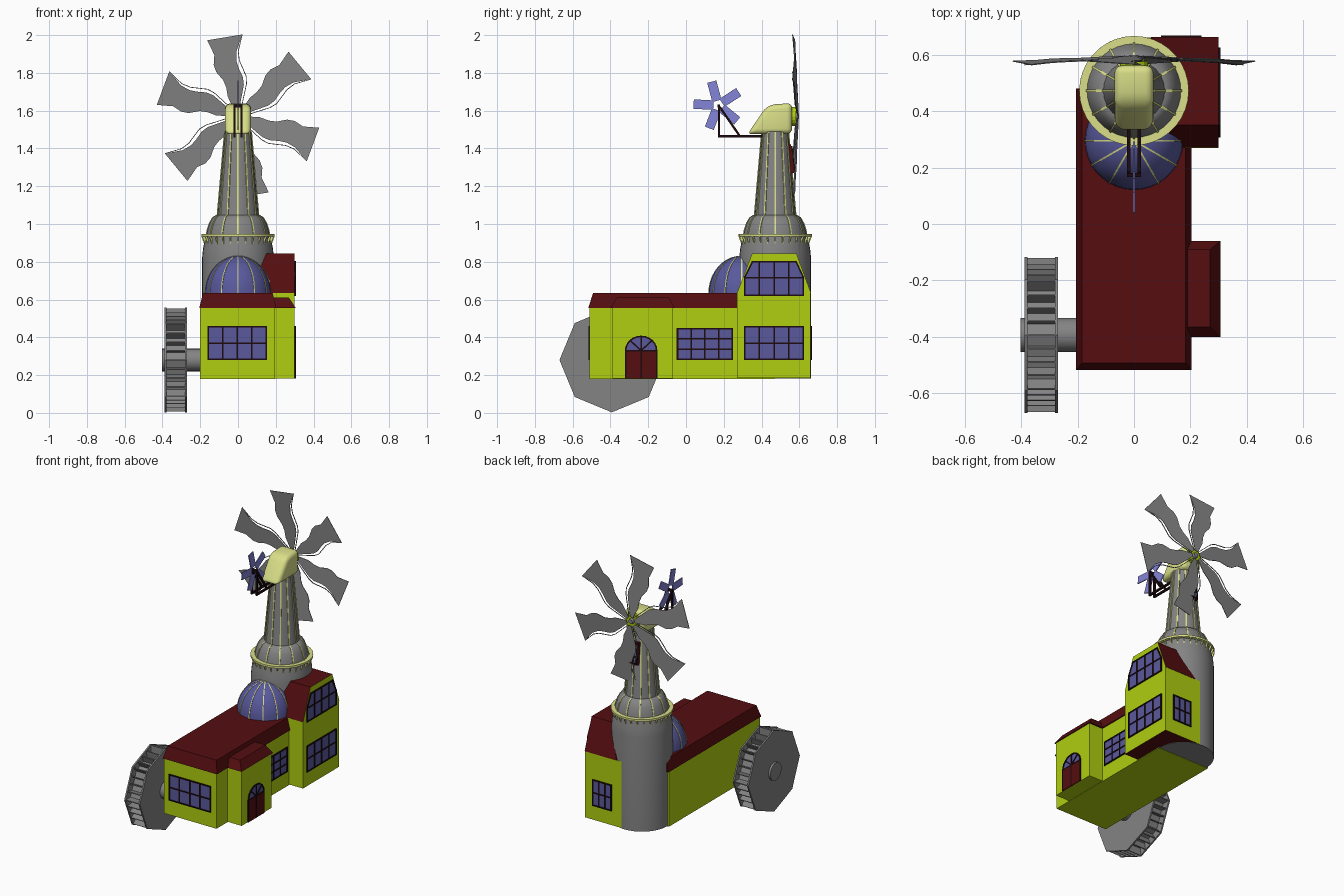
import bpy, bmesh, math
from mathutils import Vector

if "Cube" in bpy.data.objects:
    bpy.data.objects.remove(bpy.data.objects["Cube"])

def mat(name, c):
    m = bpy.data.materials.new(name)
    m.diffuse_color = (*c, 1)
    m.use_nodes = True
    m.node_tree.nodes["Principled BSDF"].inputs["Base Color"].default_value = m.diffuse_color
    return m

GREEN = mat("lime_wall", (0.43, 0.62, 0.005))
RED = mat("dark_red", (0.09, 0.004, 0.005))
GREY = mat("grey_metal", (0.23, 0.23, 0.23))
CREAM = mat("cream_trim", (0.70, 0.74, 0.25))
BLUE = mat("glass_blue", (0.10, 0.10, 0.34))
SKY = mat("light_blue", (0.23, 0.23, 0.68))
DARK = mat("dark_brown", (0.012, 0.003, 0.004))

def make(name, verts, faces, mats, rule=None, smooth=False):
    """Mesh from points; rule(face) gives the material index."""
    me = bpy.data.meshes.new(name)
    bm = bmesh.new()
    vs = [bm.verts.new(v) for v in verts]
    for f in faces:
        bm.faces.new([vs[i] for i in f])
    bmesh.ops.recalc_face_normals(bm, faces=bm.faces)
    bm.normal_update()
    if rule:
        for f in bm.faces:
            f.material_index = rule(f)
    bm.to_mesh(me)
    bm.free()
    for m in mats:
        me.materials.append(m)
    ob = bpy.data.objects.new(name, me)
    bpy.context.collection.objects.link(ob)
    if smooth:
        bpy.context.view_layer.objects.active = ob
        ob.select_set(True)
        bpy.ops.object.shade_smooth_by_angle(angle=math.radians(35))
        ob.select_set(False)
    return ob

def prism(a, b):
    """Points and faces of a solid between two equal rings."""
    n = len(a)
    faces = [tuple(range(n)), tuple(range(n, 2 * n))]
    faces += [(i, (i + 1) % n, (i + 1) % n + n, i + n) for i in range(n)]
    return list(a) + list(b), faces

def gather(parts):
    V, F = [], []
    for v, f in parts:
        F += [tuple(i + len(V) for i in q) for q in f]
        V += v
    return V, F

def rect(x0, x1, y0, y1, z):
    return [(x0, y0, z), (x1, y0, z), (x1, y1, z), (x0, y1, z)]

def box(x0, x1, y0, y1, z0, z1):
    return prism(rect(x0, x1, y0, y1, z0), rect(x0, x1, y0, y1, z1))

def lathe(name, prof, cx, cy, m, n=36):
    V = [(cx + r * math.cos(2 * math.pi * i / n), cy + r * math.sin(2 * math.pi * i / n), z)
         for r, z in prof for i in range(n)]
    F = [(k * n + i, k * n + (i + 1) % n, (k + 1) * n + (i + 1) % n, (k + 1) * n + i)
         for k in range(len(prof) - 1) for i in range(n)]
    F += [tuple(range(n)), tuple(range(len(V) - n, len(V)))]
    return make(name, V, F, [m], smooth=True)

def ribs(name, prof, cx, cy, m, count=12, w=0.004, d=0.004):
    parts = []
    for k in range(count):
        a = 2 * math.pi * k / count
        c, s = math.cos(a), math.sin(a)
        for (r0, z0), (r1, z1) in zip(prof, prof[1:]):
            ring = [[(cx + (r + o) * c - t * s, cy + (r + o) * s + t * c, z)
                     for o, t in ((-d, -w), (d, -w), (d, w), (-d, w))]
                    for r, z in ((r0, z0), (r1, z1))]
            parts.append(prism(*ring))
    return make(name, *gather(parts), [m])

def bar(place, p, q, w, d0, d1):
    """Flat bar from p to q on a wall plane."""
    p, q = Vector(p), Vector(q)
    e = (q - p).normalized() * w
    s = Vector((-e.y, e.x))
    c = [p - e + s, p - e - s, q + e - s, q + e + s]
    return prism([place(v.x, v.y, d0) for v in c], [place(v.x, v.y, d1) for v in c])

def window(name, place, outline, bars):
    make(name + "_glass", *prism([place(u, v, -0.004) for u, v in outline],
                                 [place(u, v, 0.003) for u, v in outline]), [BLUE])
    edges = list(zip(outline, outline[1:] + outline[:1])) + bars
    make(name + "_frame", *gather([bar(place, p, q, 0.004, -0.003, 0.007) for p, q in edges]), [DARK])

def grid_window(name, place, u0, u1, v0, v1, cols, rows):
    bars = [((u0 + (u1 - u0) * i / cols, v0), (u0 + (u1 - u0) * i / cols, v1)) for i in range(1, cols)]
    bars += [((u0, v0 + (v1 - v0) * j / rows), (u1, v0 + (v1 - v0) * j / rows)) for j in range(1, rows)]
    window(name, place, [(u0, v0), (u1, v0), (u1, v1), (u0, v1)], bars)

def right_wall(x):
    return lambda u, v, d: (x + d, u, v)

# House, porch and annex
make("house_walls", *box(-0.2, 0.195, -0.51, 0.47, 0.18, 0.56), [GREEN])
make("house_roof", *prism(rect(-0.205, 0.203, -0.517, 0.48, 0.555),
                          rect(-0.185, 0.183, -0.492, 0.48, 0.636)), [RED])
make("porch_walls", *box(0.15, 0.3, -0.39, -0.07, 0.182, 0.56), [GREEN])
make("porch_roof", *prism(rect(0.15, 0.306, -0.4, -0.06, 0.555),
                          rect(0.15, 0.27, -0.365, -0.09, 0.61)), [RED])
make("annex_walls", *box(0.01, 0.3, 0.27, 0.66, 0.184, 0.635), [GREEN, RED],
     lambda f: 1 if f.normal.z < -0.5 else 0)
make("annex_roof", *prism(rect(0.06, 0.3, 0.27, 0.662, 0.634),
                          rect(0.15, 0.3, 0.35, 0.585, 0.843)), [GREEN, RED],
     lambda f: 0 if f.normal.x > 0.9 else 1)

# Windows
grid_window("front_window", lambda u, v, d: (u, -0.51 - d, v), -0.157, 0.15, 0.284, 0.455, 4, 2)
grid_window("side_window", right_wall(0.195), -0.045, 0.245, 0.284, 0.445, 4, 3)
grid_window("annex_window", right_wall(0.3), 0.312, 0.62, 0.284, 0.455, 4, 2)
grid_window("annex_back_window", lambda u, v, d: (u, 0.66 + d, v), 0.1, 0.235, 0.284, 0.455, 3, 2)
window("annex_upper_window", right_wall(0.3),
       [(0.312, 0.624), (0.62, 0.624), (0.62, 0.72), (0.583, 0.8), (0.352, 0.8), (0.312, 0.72)],
       [((u, 0.624), (u, 0.8)) for u in (0.389, 0.466, 0.543)] + [((0.312, 0.715), (0.62, 0.715))])

# Arched door
wall = right_wall(0.3)
make("door", *prism([wall(u, v, -0.003) for u, v in ((-0.322, 0.182), (-0.153, 0.182), (-0.153, 0.33), (-0.322, 0.33))],
                    [wall(u, v, 0.006) for u, v in ((-0.322, 0.182), (-0.153, 0.182), (-0.153, 0.33), (-0.322, 0.33))]), [RED])
arch = [(-0.2375 + 0.082 * math.cos(math.pi * i / 12), 0.33 + 0.075 * math.sin(math.pi * i / 12)) for i in range(13)]
window("door_arch", wall, arch, [((-0.2375, 0.33), arch[i]) for i in (3, 6, 9)])
make("door_frame", *gather([bar(wall, (u, 0.185), (u, 0.33), 0.004, 0, 0.007) for u in (-0.32, -0.2375, -0.155)]), [DARK])

# Glass dome with ribs
dome = [(0.174 * math.cos(math.pi / 2 * i / 10), 0.632 + 0.2 * math.sin(math.pi / 2 * i / 10)) for i in range(10)]
dome.append((0.003, 0.832))
lathe("glass_dome", dome, 0, 0.295, BLUE)
ribs("dome_ribs", dome, 0, 0.295, CREAM, w=0.003, d=0.003)

# Tower
TY = 0.472
lathe("tower_base", [(0.19, 0.182), (0.19, 0.82), (0.185, 0.87), (0.172, 0.935)], 0, TY, GREY)
shoulder = [(0.168, 0.935), (0.163, 0.965), (0.15, 1.005), (0.133, 1.035), (0.112, 1.048)]
shaft = [(0.109, 1.045), (0.07, 1.49)]
lathe("tower_shoulder", shoulder, 0, TY, GREY)
lathe("tower_shaft", shaft, 0, TY, GREY, 24)
ribs("shoulder_ribs", shoulder, 0, TY, CREAM)
ribs("shaft_ribs", shaft, 0, TY, CREAM)
lathe("gallery_ring", [(0.165, 0.933), (0.194, 0.933), (0.194, 0.946), (0.165, 0.946)], 0, TY, CREAM)
ribs("gallery_brackets", [(0.174, 0.895), (0.188, 0.935)], 0, TY, CREAM, 28, 0.003, 0.006)

# Tower dormer window at the back
make("tower_dormer", *prism(rect(-0.035, 0.035, 0.48, 0.572, 1.27), rect(-0.035, 0.035, 0.48, 0.556, 1.42)), [RED])
grid_window("dormer_window", lambda u, v, d: (u, 0.572 - 0.107 * (v - 1.27) + d, v), -0.028, 0.028, 1.28, 1.41, 2, 3)

# Mill head and hub
side = [(0.325, 1.475), (0.425, 1.622), (0.47, 1.634), (0.562, 1.64), (0.562, 1.478)]
head = make("mill_head", *prism([(-0.069, y, z) for y, z in side], [(0.069, y, z) for y, z in side]), [CREAM])
bev = head.modifiers.new("round", 'BEVEL')
bev.width, bev.segments = 0.028, 4
bev.limit_method = 'ANGLE'
for p in head.data.polygons:
    p.use_smooth = True
HZ = 1.57
def disc(x_or_y, axis, c0, c1, r, n, off=0.0):
    ring = [(c0 + r * math.cos(2 * math.pi * (i + off) / n), c1 + r * math.sin(2 * math.pi * (i + off) / n)) for i in range(n)]
    return [(x_or_y, a, b) if axis == 'x' else (a, x_or_y, b) for a, b in ring]
make("hub", *prism(disc(0.55, 'y', 0, HZ, 0.05, 16), disc(0.582, 'y', 0, HZ, 0.05, 16)), [GREEN])
make("hub_cap", *prism(disc(0.58, 'y', 0, HZ, 0.02, 12), disc(0.598, 'y', 0, HZ, 0.015, 12)), [GREY])

# Six wavy sails: (radius, leading edge, trailing edge, stay)
SAIL = [(0.03, 0.012, -0.01, -0.02), (0.11, 0.036, -0.04, -0.052), (0.16, 0.036, -0.058, -0.072),
        (0.20, 0.045, -0.06, -0.078), (0.25, 0.075, -0.046, -0.066), (0.29, 0.082, -0.04, -0.056),
        (0.34, 0.07, -0.048, -0.058), (0.424, 0.094, -0.094, -0.094)]
sails, stays = [], []
for k in range(6):
    a = math.radians(39.5 + 60 * k)
    c, s = math.cos(a), math.sin(a)
    def pt(r, t, dy=0.0):
        return (r * c - t * s, 0.594 - 0.06 * r + 0.07 * t + dy, HZ + r * s + t * c)
    for p, q in zip(SAIL, SAIL[1:]):
        quad = [(p[0], p[2]), (p[0], p[1]), (q[0], q[1]), (q[0], q[2])]
        sails.append(prism([pt(*v) for v in quad], [pt(*v, 0.003) for v in quad]))
        quad = [(p[0], p[3] - 0.002), (p[0], p[3] + 0.002), (q[0], q[3] + 0.002), (q[0], q[3] - 0.002)]
        stays.append(prism([pt(*v) for v in quad], [pt(*v, 0.004) for v in quad]))
make("sails", *gather(sails), [GREY])
make("sail_stays", *gather(stays), [GREY])

# Small steering fan on its bracket
frame = []
for x in (-0.018, 0.018):
    pl = lambda u, v, d, x=x: (x + d, u, v)
    for p, q in (((0.175, 1.465), (0.4, 1.465)), ((0.175, 1.465), (0.175, 1.62)), ((0.182, 1.615), (0.283, 1.468))):
        frame.append(bar(pl, p, q, 0.006, -0.006, 0.006))
frame.append(box(-0.024, 0.024, 0.167, 0.181, 1.617, 1.633))
make("fan_bracket", *gather(frame), [DARK])
fan = []
for k in range(5):
    a = math.radians(105 + 72 * k)
    d = Vector((math.cos(a), math.sin(a)))
    c = Vector((0.17, 1.628))
    fan.append(bar(lambda u, v, o: (o, u, v), c + d * 0.05, c + d * 0.105, 0.025, -0.003, 0.003))
make("steering_fan", *gather(fan), [SKY])

# Water wheel
WY, WZ = -0.393, 0.28
for i, (x0, x1) in enumerate(((-0.388, -0.378), (-0.28, -0.27))):
    make("wheel_rim_%d" % i, *prism(disc(x0, 'x', WY, WZ, 0.277, 8), disc(x1, 'x', WY, WZ, 0.277, 8)), [GREY])
make("wheel_drum", *prism(disc(-0.38, 'x', WY, WZ, 0.225, 8), disc(-0.278, 'x', WY, WZ, 0.225, 8)), [GREY])
paddles = []
for k in range(32):
    a = math.radians(360 * k / 32)
    edge = 0.272 * math.cos(math.pi / 8) / math.cos(a % (math.pi / 4) - math.pi / 8)
    d = Vector((math.cos(a), math.sin(a)))
    c = Vector((WY, WZ))
    paddles.append(bar(lambda u, v, o: (o, u, v), c + d * 0.2, c + d * (edge - 0.003), 0.003, -0.38, -0.278))
make("wheel_paddles", *gather(paddles), [GREY])
make("wheel_axle", *prism(disc(-0.402, 'x', WY, WZ, 0.06, 20), disc(-0.19, 'x', WY, WZ, 0.06, 20)), [GREY], smooth=True)
